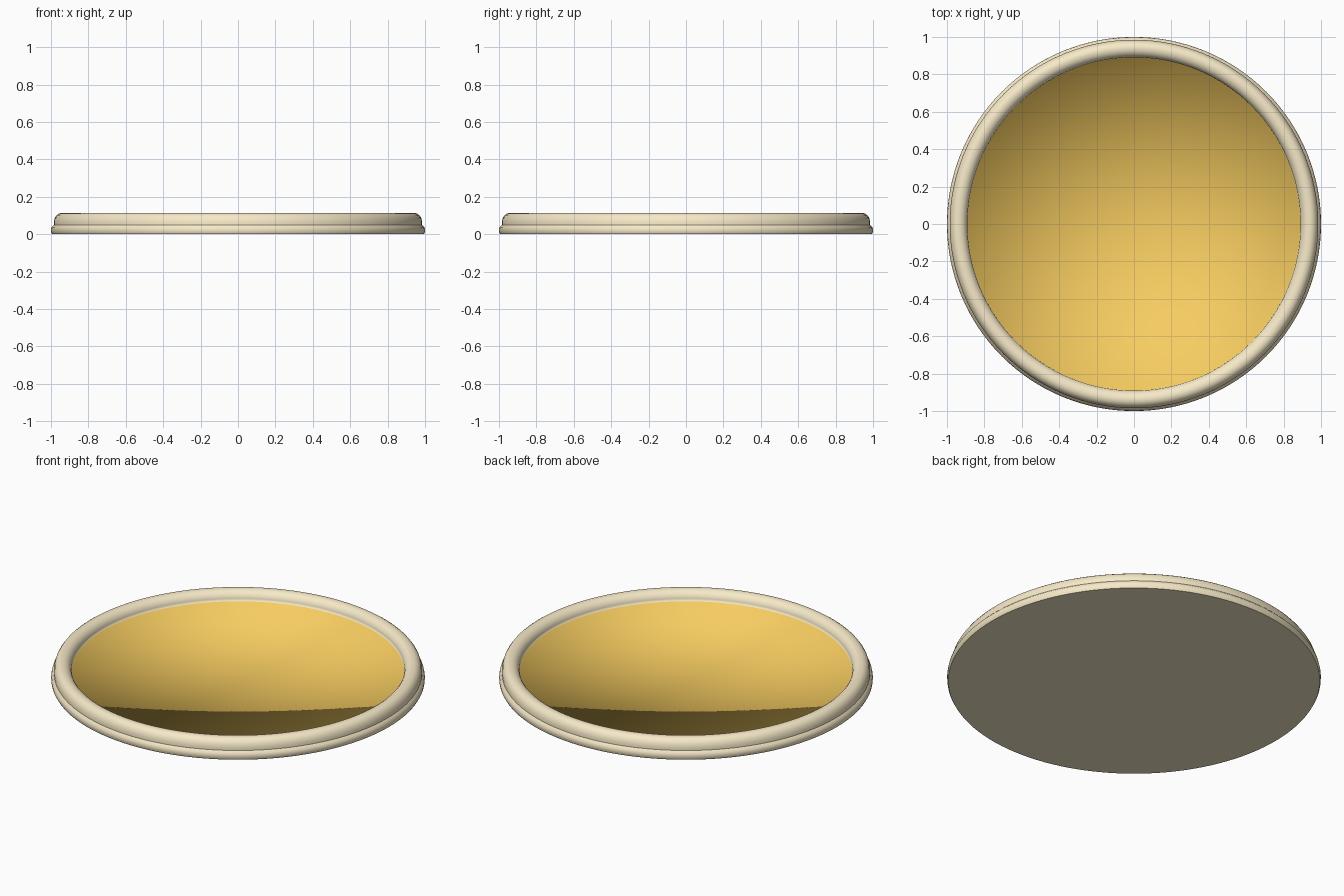
import bpy, bmesh
from math import cos, sin, pi

if "Cube" in bpy.data.objects:
    bpy.data.objects.remove(bpy.data.objects["Cube"])

SEG = 128


def material(name, color):
    m = bpy.data.materials.new(name)
    m.diffuse_color = (*color, 1)
    m.use_nodes = True
    m.node_tree.nodes["Principled BSDF"].inputs["Base Color"].default_value = m.diffuse_color
    return m


tan = material("tan_rim", (0.93, 0.82, 0.58))
orange = material("orange_inlay", (0.93, 0.61, 0.12))

# rim cross-section (radius, height): base edge, lower bead, groove, upper bead, inner wall
profile = [(0.994, 0), (0.999, 0.01), (1.0, 0.024), (0.997, 0.038), (0.985, 0.05),
           (0.985, 0.068), (0.979, 0.088), (0.969, 0.102), (0.956, 0.111), (0.94, 0.114),
           (0.922, 0.111), (0.907, 0.102), (0.896, 0.088), (0.891, 0.073), (0.89, 0.057)]

bm = bmesh.new()
rings = [[bm.verts.new((r * cos(2 * pi * i / SEG), r * sin(2 * pi * i / SEG), z))
          for i in range(SEG)] for r, z in profile]
base_center = bm.verts.new((0, 0, 0))
inlay_center = bm.verts.new((0, 0, profile[-1][1]))

for i in range(SEG):
    j = (i + 1) % SEG
    # lathed rim
    for a, b in zip(rings, rings[1:]):
        bm.faces.new((a[i], a[j], b[j], b[i]))
    # flat underside
    bm.faces.new((rings[0][j], rings[0][i], base_center))
    # recessed inlay disc, blended smoothly into the inner wall
    bm.faces.new((rings[-1][i], rings[-1][j], inlay_center)).material_index = 1

for f in bm.faces:
    f.smooth = True
# hard edges at the base and in the groove
for ring in (rings[0], rings[4]):
    for i in range(SEG):
        bm.edges.get((ring[i], ring[(i + 1) % SEG])).smooth = False

mesh = bpy.data.meshes.new("round_tray")
bm.to_mesh(mesh)
bm.free()
mesh.materials.append(tan)
mesh.materials.append(orange)
bpy.context.collection.objects.link(bpy.data.objects.new("round_tray", mesh))
